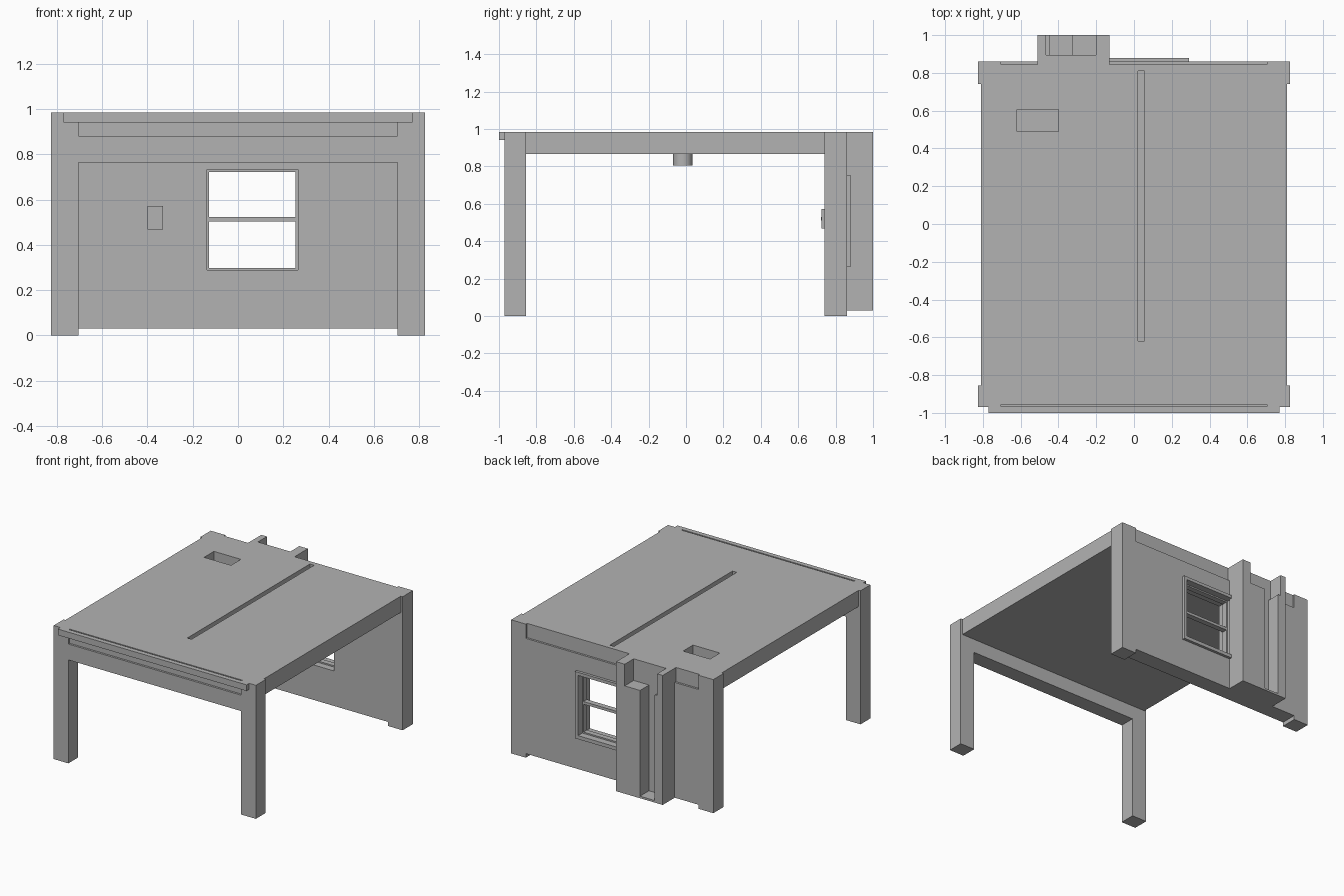
import bpy
import bmesh

old = bpy.data.objects.get("Cube")
if old:
    bpy.data.objects.remove(old, do_unlink=True)

grey = bpy.data.materials.new("concrete_grey")
grey.use_nodes = True
COLOUR = (0.45, 0.45, 0.45, 1)
grey.diffuse_color = COLOUR
grey.node_tree.nodes["Principled BSDF"].inputs["Base Color"].default_value = COLOUR


def add_mesh(name, bm):
    mesh = bpy.data.meshes.new(name)
    bm.to_mesh(mesh)
    bm.free()
    mesh.materials.append(grey)
    obj = bpy.data.objects.new(name, mesh)
    bpy.context.collection.objects.link(obj)
    return obj


def box(name, x, y, z):
    """Box from (low, high) spans on each axis."""
    bm = bmesh.new()
    bmesh.ops.create_cube(bm, size=1)
    for v in bm.verts:
        v.co = [s[0] if c < 0 else s[1] for c, s in zip(v.co, (x, y, z))]
    return add_mesh(name, bm)


def cut(obj, spans):
    """Carve boxes out of an object and drop the cutters."""
    for x, y, z in spans:
        cutter = box("cutter", x, y, z)
        cutter.hide_render = True
        mod = obj.modifiers.new("cut", "BOOLEAN")
        mod.operation = "DIFFERENCE"
        mod.solver = "EXACT"
        mod.object = cutter
        graph = bpy.context.evaluated_depsgraph_get()
        mesh = bpy.data.meshes.new_from_object(obj.evaluated_get(graph))
        obj.modifiers.clear()
        obj.data = mesh
        bpy.data.objects.remove(cutter, do_unlink=True)


TOP, CEILING, FLOOR = 0.985, 0.865, 0.03
INNER, OUTER = 0.705, 0.825
FRONT, BACK = (-0.97, -0.855), (0.74, 0.86)
ABOVE = TOP + 0.1

# Corner legs
for side, sx in (("right", -1), ("left", 1)):
    for end, y in (("front", FRONT), ("back", BACK)):
        box(f"{end}_{side}_leg", sorted((sx * INNER, sx * OUTER)), y, (0, TOP))

# Roof slab: corner notches, edge rebates, groove and pocket
slab = box("roof_slab", (-0.81, 0.81), (FRONT[0], BACK[1]), (CEILING, TOP))
notches = [(sorted((sx * INNER, sx * 0.9)), y, (0.8, ABOVE))
           for sx in (-1, 1)
           for y in ((-1.1, FRONT[1]), (BACK[0], 1.1))]
cut(slab, notches + [
    ((-INNER, INNER), (-1.1, -0.955), (0.88, ABOVE)),
    ((-INNER, -0.51), (0.845, 1.1), (0.88, ABOVE)),
    ((-0.13, INNER), (0.845, 1.1), (0.88, ABOVE)),
    ((0.02, 0.055), (-0.62, 0.81), (TOP - 0.04, ABOVE)),
    ((-0.62, -0.4), (0.49, 0.605), (TOP - 0.08, ABOVE)),
])

# Front beam and the strip in front of its rebate
box("front_beam", (-INNER, INNER), FRONT, (0.763, CEILING))
box("front_strip", (-0.77, 0.77), (-1, -0.965), (0.94, TOP))

# Back wall with window opening
WX, WZ = (-0.137, 0.265), (0.288, 0.732)
wall = box("back_wall", (-INNER, INNER), BACK, (FLOOR, CEILING))
cut(wall, [(WX, (0.6, 1.1), WZ)])


# Window sash with a middle rail
sash = box("window_sash", WX, (0.79, 0.83), WZ)
cut(sash, [((WX[0] + 0.01, WX[1] - 0.01), (0.6, 1.1), span)
           for span in ((WZ[0] + 0.01, 0.503), (0.523, WZ[1] - 0.01))])

# Outside window trim, meeting the shaft on one side
trim = box("window_trim", (-0.13, 0.29), (BACK[1], 0.88), (0.262, 0.755))
cut(trim, [((-0.2, WX[1]), (0.6, 1.1), WZ)])

# Service shaft on the back
SHAFT_Y = (0.895, 1.0)
box("shaft_back", (-0.51, -0.13), (BACK[1], SHAFT_Y[0]), (FLOOR, TOP))
box("shaft_left_column", (-0.2, -0.13), SHAFT_Y, (FLOOR, TOP))
box("shaft_right_column", (-0.51, -0.465), SHAFT_Y, (FLOOR, TOP))
box("shaft_low_block", (-0.325, -0.2), SHAFT_Y, (FLOOR, 0.825))
box("shaft_filler", (-0.465, -0.445), SHAFT_Y, (FLOOR, 0.825))
box("shaft_floor", (-0.445, -0.325), SHAFT_Y, (FLOOR, 0.045))

# Wall switch
box("switch_box", (-0.4, -0.332), (0.725, 0.74), (0.467, 0.572))
box("switch_rocker", (-0.39, -0.342), (0.721, 0.725), (0.512, 0.53))

# Round ceiling lamp
bm = bmesh.new()
bmesh.ops.create_cone(bm, cap_ends=True, segments=32, radius1=0.052,
                      radius2=0.052, depth=CEILING - 0.805)
lamp = add_mesh("ceiling_lamp", bm)
lamp.location = (0.03, -0.017, (CEILING + 0.805) / 2)
bpy.ops.object.select_all(action="DESELECT")
lamp.select_set(True)
bpy.context.view_layer.objects.active = lamp
bpy.ops.object.shade_smooth_by_angle()
